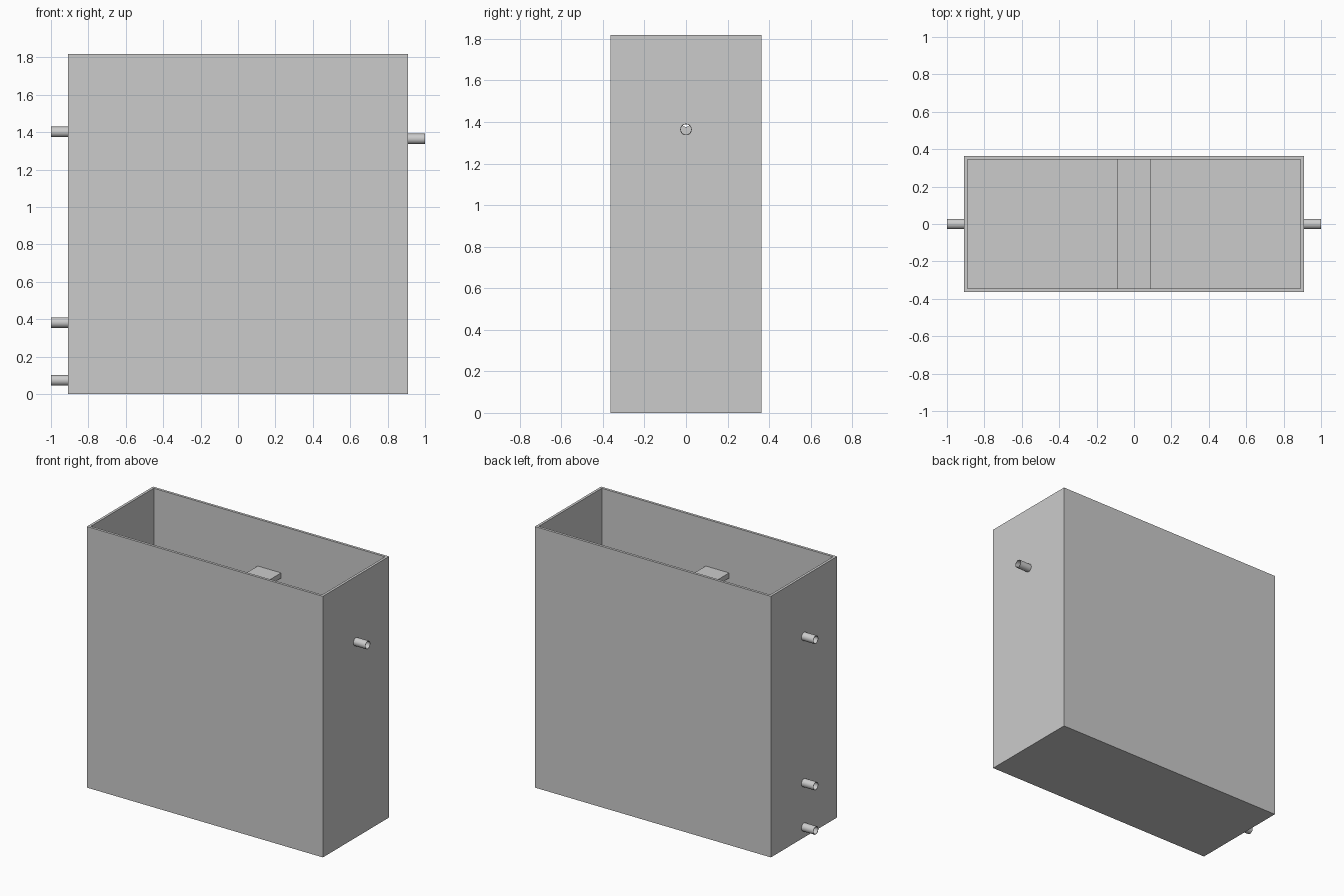
import bpy
from math import pi, radians

cube = bpy.data.objects.get("Cube")
if cube:
    bpy.data.objects.remove(cube, do_unlink=True)

# Overall sizes
HALF_X, HALF_Y, HEIGHT = 0.909, 0.364, 1.818
WALL = 0.018
PIPE_R, BORE_R, PIPE_LEN = 0.028, 0.0245, 0.091

grey = bpy.data.materials.new("plain grey")
grey.use_nodes = True
grey.diffuse_color = (0.6, 0.6, 0.6, 1)
grey.node_tree.nodes["Principled BSDF"].inputs["Base Color"].default_value = (0.6, 0.6, 0.6, 1)


def box(name, half_x, half_y, z0, z1):
    bpy.ops.mesh.primitive_cube_add(size=1, location=(0, 0, (z0 + z1) / 2))
    ob = bpy.context.object
    ob.name = name
    ob.scale = (2 * half_x, 2 * half_y, z1 - z0)
    bpy.ops.object.transform_apply(location=True, rotation=False, scale=True)
    ob.data.materials.append(grey)
    return ob


def rod(name, radius, x0, x1, z):
    bpy.ops.mesh.primitive_cylinder_add(vertices=32, radius=radius, depth=abs(x1 - x0),
                                        location=((x0 + x1) / 2, 0, z), rotation=(0, pi / 2, 0))
    ob = bpy.context.object
    ob.name = name
    ob.data.materials.append(grey)
    return ob


def cut(target, cutter):
    mod = target.modifiers.new("cut", 'BOOLEAN')
    mod.operation = 'DIFFERENCE'
    mod.solver = 'EXACT'
    mod.object = cutter
    bpy.context.view_layer.objects.active = target
    bpy.ops.object.modifier_apply(modifier=mod.name)


# Open-topped tank
tank = box("tank", HALF_X, HALF_Y, 0, HEIGHT)
cavity = box("cavity_cutter", HALF_X - WALL, HALF_Y - WALL, WALL, HEIGHT + 0.1)
cut(tank, cavity)
bpy.data.objects.remove(cavity, do_unlink=True)

# Bar across the inside, wall to wall
box("cross_bar", 0.09, HALF_Y - WALL, 1.455, 1.491)

# Hollow pipes opening through the end walls
pipes = [("left_pipe", 1, 1.364), ("right_upper_pipe", -1, 1.401),
         ("right_middle_pipe", -1, 0.382), ("right_lower_pipe", -1, 0.073)]
for name, side, z in pipes:
    pipe = rod(name, PIPE_R, side * HALF_X, side * (HALF_X + PIPE_LEN), z)
    bore = rod("bore_cutter", BORE_R, side * (HALF_X - 0.05), side * (HALF_X + 0.15), z)
    cut(tank, bore)
    cut(pipe, bore)
    bpy.data.objects.remove(bore, do_unlink=True)
    bpy.ops.object.select_all(action='DESELECT')
    pipe.select_set(True)
    bpy.context.view_layer.objects.active = pipe
    bpy.ops.object.shade_smooth_by_angle(angle=radians(30))
